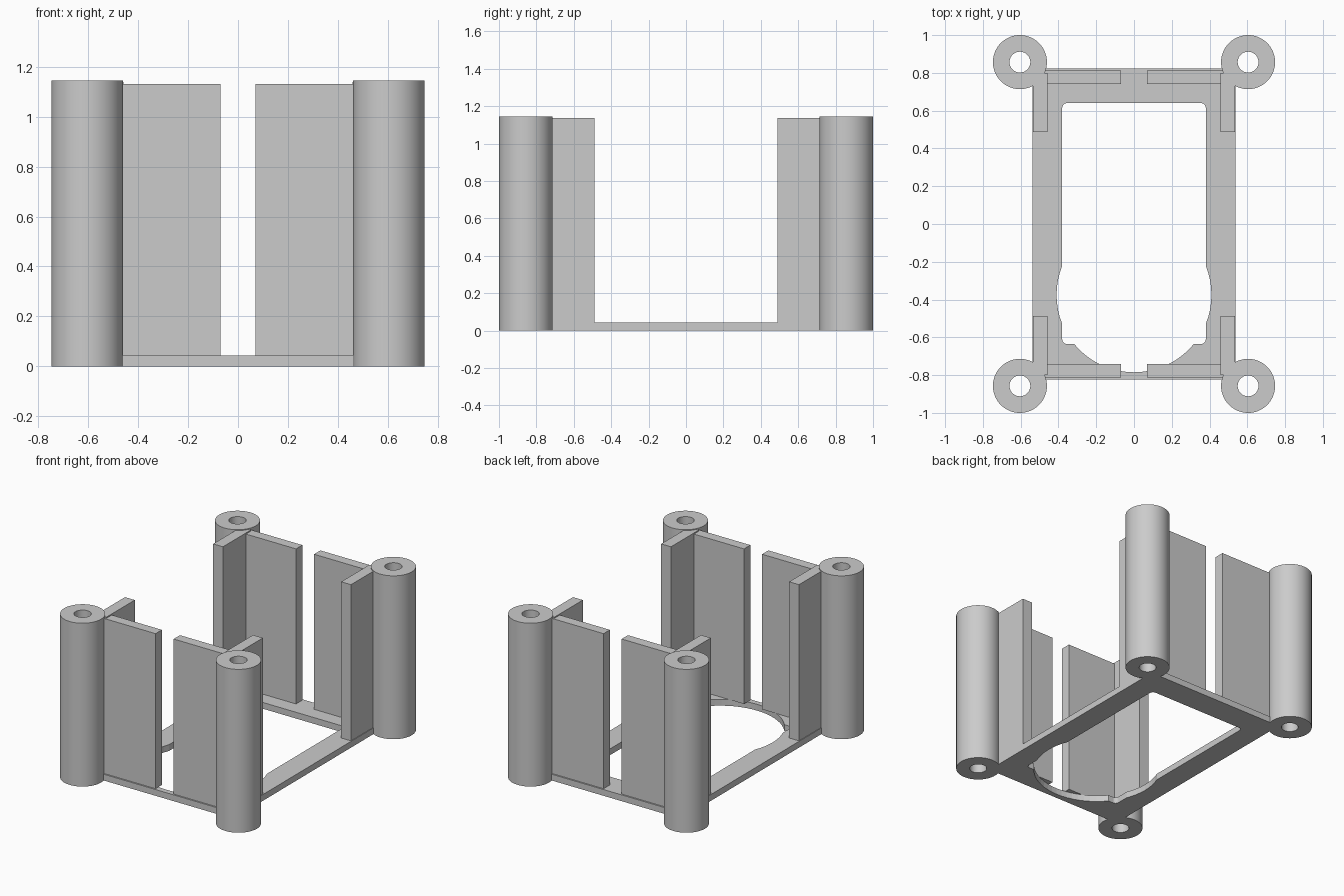
import bpy, bmesh, math
from mathutils import Vector

cube = bpy.data.objects.get("Cube")
if cube:
    bpy.data.objects.remove(cube, do_unlink=True)

grey = bpy.data.materials.new("plain grey")
grey.use_nodes = True
grey.diffuse_color = (0.6, 0.6, 0.6, 1)
grey.node_tree.nodes["Principled BSDF"].inputs["Base Color"].default_value = grey.diffuse_color

BASE_TOP = 0.044
POST_X, POST_Y, POST_TOP = 0.604, 0.857, 1.144


def finish(name, bm):
    bmesh.ops.recalc_face_normals(bm, faces=bm.faces)
    mesh = bpy.data.meshes.new(name)
    bm.to_mesh(mesh)
    bm.free()
    mesh.materials.append(grey)
    obj = bpy.data.objects.new(name, mesh)
    bpy.context.collection.objects.link(obj)
    return obj


def activate(obj):
    bpy.ops.object.select_all(action='DESELECT')
    obj.select_set(True)
    bpy.context.view_layer.objects.active = obj


def box(name, low, high, corner=0):
    low, high = Vector(low), Vector(high)
    bm = bmesh.new()
    bmesh.ops.create_cube(bm, size=1)
    for v in bm.verts:
        v.co = (low + high) / 2 + v.co * (high - low)
    if corner:
        upright = [e for e in bm.edges
                   if abs(e.verts[0].co.z - e.verts[1].co.z) > 1e-4]
        bmesh.ops.bevel(bm, geom=upright, offset=corner, segments=5,
                        profile=0.5, affect='EDGES')
    return finish(name, bm)


def cut(target, cutter):
    mod = target.modifiers.new("opening", 'BOOLEAN')
    mod.operation, mod.solver, mod.object = 'DIFFERENCE', 'EXACT', cutter
    activate(target)
    bpy.ops.object.modifier_apply(modifier=mod.name)
    bpy.data.objects.remove(cutter, do_unlink=True)


def tube(name, x, y, outer, inner, top):
    bm = bmesh.new()
    ring = [bm.verts.new((x + r, y, z)) for r, z in
            ((inner, 0), (outer, 0), (outer, top), (inner, top))]
    edges = [bm.edges.new((ring[i], ring[(i + 1) % 4])) for i in range(4)]
    bmesh.ops.spin(bm, geom=ring + edges, cent=(x, y, 0), axis=(0, 0, 1),
                   angle=math.tau, steps=64, use_duplicate=False)
    bmesh.ops.remove_doubles(bm, verts=bm.verts, dist=1e-4)
    obj = finish(name, bm)
    activate(obj)
    bpy.ops.object.shade_smooth_by_angle(angle=math.radians(30))


# Base frame: a thin plate with a rounded rectangular and a round opening
base = box("base_frame", (-0.538, -0.822, 0), (0.538, 0.822, BASE_TOP))
cut(base, box("window_cutter", (-0.38, -0.635, -1), (0.38, 0.64, 1), 0.025))
bm = bmesh.new()
bmesh.ops.create_cone(bm, cap_ends=True, segments=64, radius1=0.41,
                      radius2=0.41, depth=2)
bmesh.ops.translate(bm, verts=bm.verts, vec=(0, -0.375, 0))
cut(base, finish("round_cutter", bm))


# Corner sets: a hollow post with a wide wall and a short side wall
def wall(name, sx, sy, xs, ys, top):
    x, y = sorted(sx * v for v in xs), sorted(sy * v for v in ys)
    box(name, (x[0], y[0], BASE_TOP), (x[1], y[1], top))


for sx, side in ((1, "left"), (-1, "right")):
    for sy, end in ((-1, "front"), (1, "back")):
        tag = f"{end}_{side}"
        tube(tag + "_post", sx * POST_X, sy * POST_Y, 0.143, 0.055, POST_TOP)
        wall(tag + "_wide_wall", sx, sy, (0.07, 0.5), (0.742, 0.812), 1.13)
        wall(tag + "_side_wall", sx, sy, (0.458, 0.534), (0.488, 0.8), 1.138)
